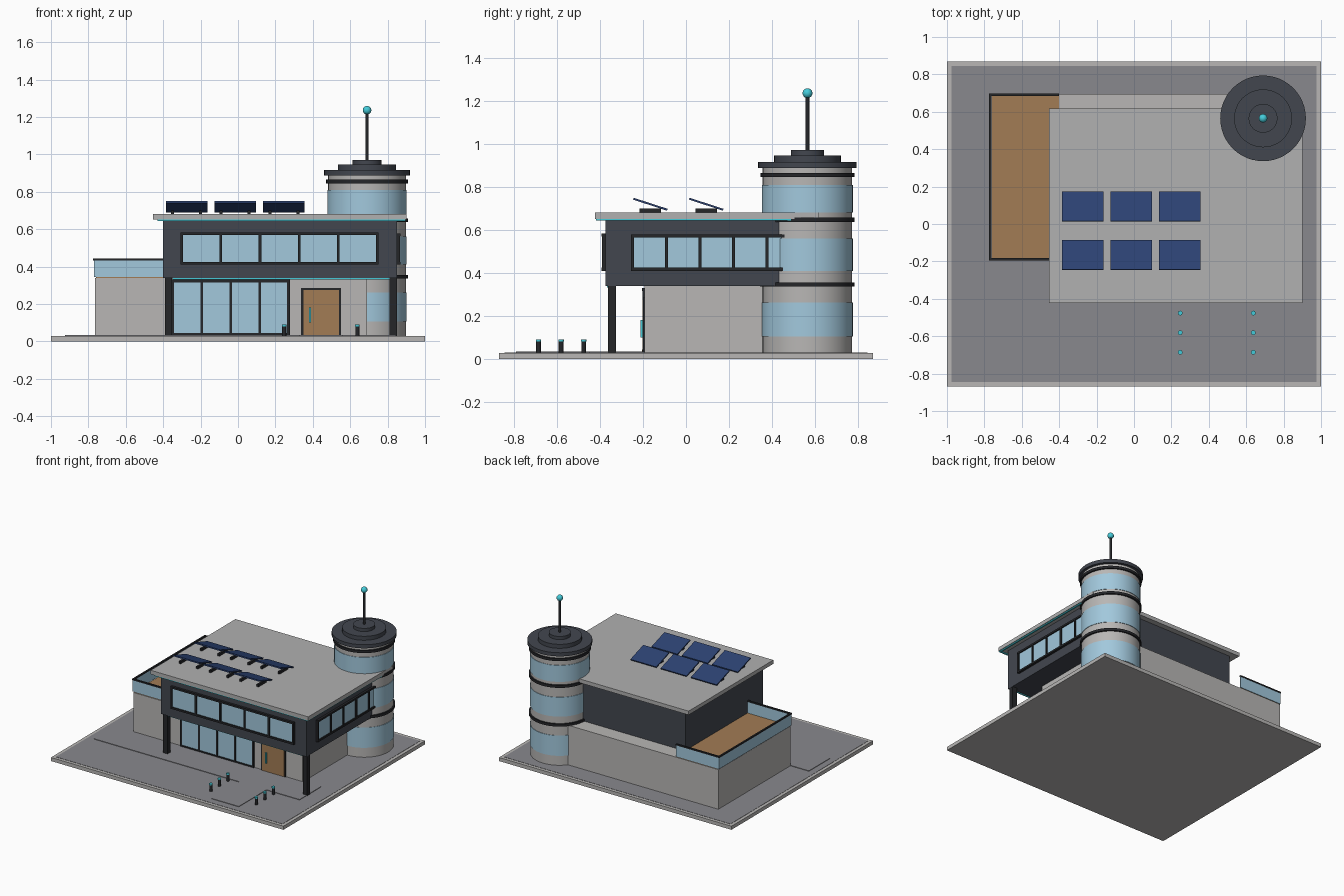
import bpy, math

if "Cube" in bpy.data.objects:
    bpy.data.objects.remove(bpy.data.objects["Cube"])

def mat(name, r, g, b):
    m = bpy.data.materials.new(name)
    m.diffuse_color = (r, g, b, 1)
    m.use_nodes = True
    m.node_tree.nodes["Principled BSDF"].inputs["Base Color"].default_value = m.diffuse_color
    return m

WALL = mat("concrete", .48, .47, .46)
ROOF = mat("roof_grey", .44, .44, .44)
PAVE = mat("paving", .25, .25, .27)
DARK = mat("cladding", .055, .062, .078)
TRIM = mat("trim", .018, .019, .022)
GLASS = mat("glass", .36, .58, .72)
WOOD = mat("wood", .36, .2, .09)
SOLAR = mat("solar", .025, .055, .17)
GLOW = mat("glow", .06, .6, .7)

def box(name, x0, x1, y0, y1, z0, z1, m, tilt=0):
    bpy.ops.mesh.primitive_cube_add(size=1, location=((x0+x1)/2, (y0+y1)/2, (z0+z1)/2))
    o = bpy.context.object
    o.name = name
    o.scale = (x1-x0, y1-y0, z1-z0)
    o.rotation_euler.x = tilt
    o.data.materials.append(m)
    return o

def cyl(name, x, y, r, z0, z1, m, sides=48):
    bpy.ops.mesh.primitive_cylinder_add(vertices=sides, radius=r, depth=z1-z0, location=(x, y, (z0+z1)/2))
    o = bpy.context.object
    o.name = name
    o.data.materials.append(m)
    bpy.ops.object.shade_smooth_by_angle(angle=math.radians(40))
    return o

def window(name, a0, a1, z0, z1, wall, panes, side=False, out=.018, bar=.014):
    """Framed glazing on a front wall (y = wall) or a right wall (x = wall)."""
    def part(n, p0, p1, q0, q1, d, m):
        if side:
            box(n, wall-.01, wall+d, p0, p1, q0, q1, m)
        else:
            box(n, p0, p1, wall-d, wall+.01, q0, q1, m)
    part(name + "_glass", a0+.003, a1-.003, z0+.003, z1-.003, out*.5, GLASS)
    part(name + "_sill", a0, a1, z0, z0+bar, out, TRIM)
    part(name + "_head", a0, a1, z1-bar, z1, out, TRIM)
    for i in range(panes + 1):
        c = a0 + bar/2 + (a1-a0-bar)*i/panes
        part(name + "_mullion", c-bar/2, c+bar/2, z0, z1, out*.95, TRIM)

# Ground slab and paving
box("base_slab", -1, 1, -.87, .87, 0, .028, WALL)
box("yard", -.975, .975, -.845, .845, .02, .030, PAVE)
box("walkway", -.925, .845, -.45, -.19, .02, .034, PAVE)
box("entry_path", .326, .56, -.79, -.449, .02, .034, PAVE)

# Ground floor
box("ground_floor", -.765, .69, -.194, .695, .028, .338, WALL)
window("lobby_window", -.355, .277, .03, .33, -.194, 4, out=.01)
box("door_frame", .338, .55, -.2, -.18, .03, .286, TRIM)
box("door", .349, .539, -.203, -.18, .03, .275, WOOD)
box("door_handle", .379, .39, -.212, -.2, .1, .182, GLOW)
for x in (-.372, .83):
    box("column", x-.019, x+.019, -.362, -.325, .03, .341, TRIM)

# Terrace with glass railing
box("terrace_deck", -.76, -.4, -.188, .69, .33, .345, WOOD)
rails = [(-.772, -.762, -.194, .697), (-.772, -.4, -.194, -.184), (-.772, -.4, .687, .697)]
for x0, x1, y0, y1 in rails:
    box("railing_glass", x0+.001, x1-.001, y0+.001, y1-.001, .344, .434, GLASS)
    box("handrail", x0-.003, x1, y0-.002, y1+.002, .432, .442, TRIM)

# Upper floor
box("upper_floor", -.4, .85, -.374, .575, .338, .652, DARK)
window("upper_front_window", -.308, .752, .41, .583, -.374, 5)
window("upper_side_window", -.255, .54, .41, .578, .85, 5, side=True)
box("soffit_light", -.35, .81, -.368, -.36, .332, .34, GLOW)

# Roof with light strips along front and right edges
box("roof", -.455, .9, -.423, .618, .651, .681, ROOF)
box("front_light_strip", -.43, .895, -.419, -.408, .643, .653, GLOW)
box("side_light_strip", .884, .895, -.419, .6, .643, .653, GLOW)

# Solar panels, raised at the front
tilt = -math.atan2(.052, .16)
for yc in (-.166, .094):
    for xc in (-.275, -.015, .245):
        box("solar_panel", xc-.111, xc+.111, yc-.083, yc+.083, .715, .724, SOLAR, tilt)
        for s in (-1, 1):
            box("panel_foot", xc+s*.075-.008, xc+s*.075+.008, yc-.05, yc+.05, .679, .7, TRIM)

# Round tower
TX, TY = .69, .565
cyl("tower", TX, TY, .208, .028, .892, WALL)
for z0, z1 in ((.105, .262), (.41, .56), (.68, .808)):
    cyl("tower_glass", TX, TY, .2115, z0, z1, GLASS)
for z in (.346, .647, .855):
    cyl("tower_ring", TX, TY, .219, z-.01, z+.01, TRIM)
for r, z0, z1 in ((.229, .887, .915), (.155, .913, .946), (.077, .944, .971)):
    cyl("tower_cap", TX, TY, r, z0, z1, DARK)
cyl("mast", TX, TY, .009, .97, 1.225, TRIM, 16)
bpy.ops.mesh.primitive_uv_sphere_add(segments=24, ring_count=12, radius=.023, location=(TX, TY, 1.236))
beacon = bpy.context.object
beacon.name = "beacon"
beacon.data.materials.append(GLOW)
bpy.ops.object.shade_smooth()

# Path bollards
for x in (.247, .638):
    for y in (-.686, -.581, -.476):
        cyl("bollard", x, y, .011, .028, .082, TRIM, 16)
        cyl("bollard_light", x, y, .0125, .08, .09, GLOW, 16)
